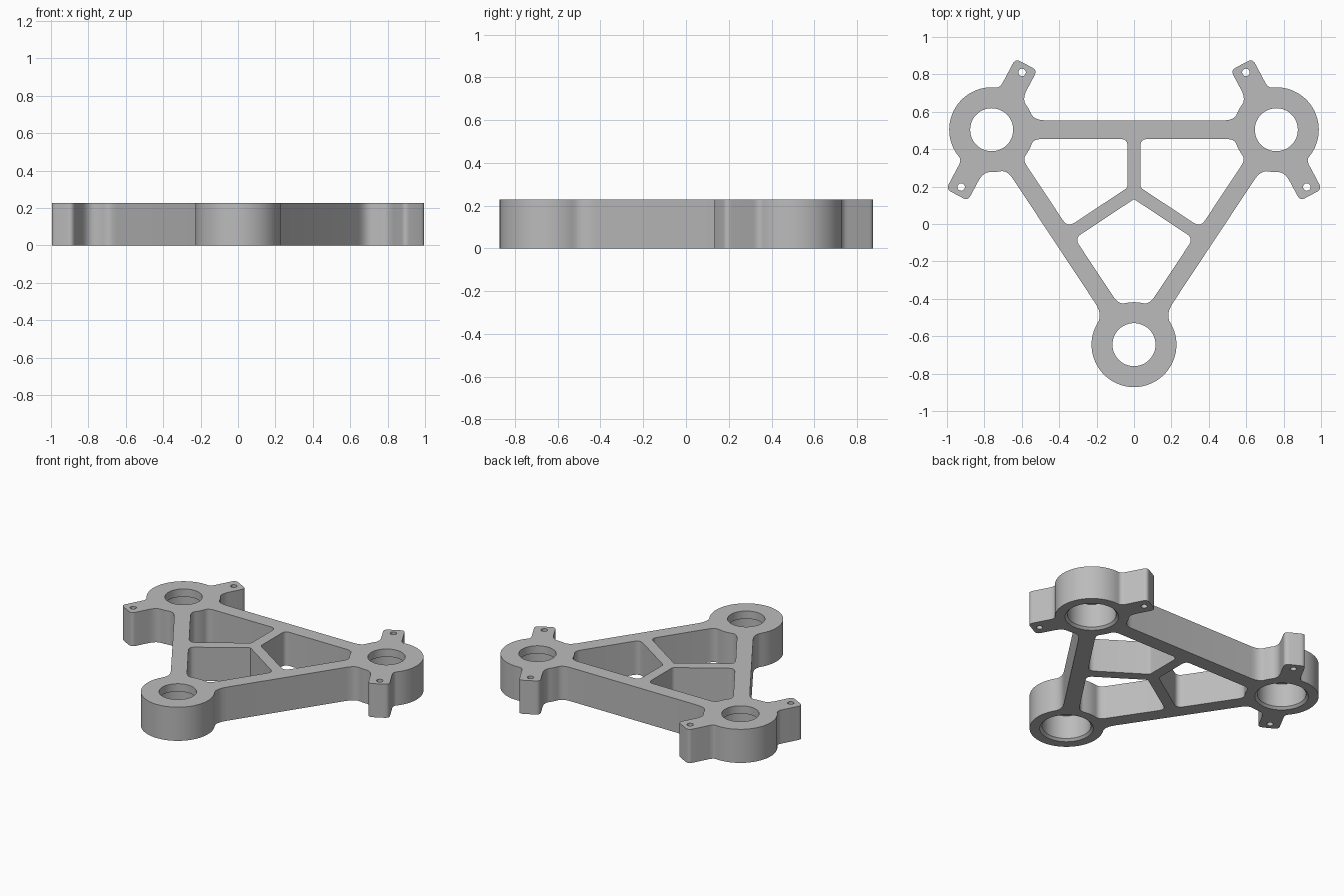
import bpy, bmesh, math
from mathutils import Vector

cube = bpy.data.objects.get("Cube")
if cube:
    bpy.data.objects.remove(cube, do_unlink=True)

HEIGHT, LIP_Z, CHAMFER = 0.228, 0.175, 0.015
BOSS_R, BAR_W, EAR_W, EAR_LEN, PIN_AT = 0.227, 0.05, 0.066, 0.395, 0.347
HOLE_R, BORE_R, PIN_R = 0.115, 0.15, 0.02
LEFT, RIGHT, FRONT = Vector((0.761, 0.504)), Vector((-0.761, 0.504)), Vector((0, -0.645))
EAR = 62                                    # ear direction in degrees
BAR = math.degrees(math.atan2(LEFT.y - FRONT.y, LEFT.x))   # side bar direction


def polar(angle, r=1.0):
    a = math.radians(angle)
    return Vector((math.cos(a), math.sin(a))) * r


def bend(a, b, c, n=6):
    """Rounded corner from a to c, pulled towards b."""
    return [a * (1 - t) ** 2 + b * 2 * t * (1 - t) + c * t * t
            for t in (i / n for i in range(n + 1))]


def corner(prev, p, nxt, trim):
    return bend(p + (prev - p).normalized() * trim, p, p + (nxt - p).normalized() * trim)


def boss_arc(c, a1, w1, a2, w2, trim1, trim2):
    """Boss edge running counterclockwise between two arms, filleted into both."""
    s = a1 + math.degrees(math.asin(w1 / BOSS_R))
    e = a2 - math.degrees(math.asin(w2 / BOSS_R))
    d1, d2 = (math.degrees(t / BOSS_R) for t in (trim1, trim2))
    ps, pe = c + polar(s, BOSS_R), c + polar(e, BOSS_R)
    n = max(4, int((e - s - d1 - d2) / 5))
    arc = [c + polar(s + d1 + (e - d2 - s - d1) * i / n, BOSS_R) for i in range(n + 1)]
    start = bend(ps + polar(a1, trim1 * 1.5), ps, arc[0])
    end = bend(arc[-1], pe, pe + polar(a2, trim2 * 1.5))
    return start + arc[1:-1] + end


def ear(c, angle):
    u, n = polar(angle), polar(angle + 90, EAR_W)
    tip = c + u * EAR_LEN
    return (corner(c - n, tip - n, tip + n, 0.03) + corner(tip - n, tip + n, c + n, 0.03))


def eared_boss(c, first_bar, ear1, ear2, last_bar):
    """Outer edge of a boss carrying two mounting ears."""
    return (boss_arc(c, first_bar, BAR_W, ear1, EAR_W, 0.045, 0.04) + ear(c, ear1)
            + boss_arc(c, ear1, EAR_W, ear2, EAR_W, 0.022, 0.022) + ear(c, ear2)
            + boss_arc(c, ear2, EAR_W, last_bar, BAR_W, 0.04, 0.04))


def circle(c, r, n=48):
    return [c + polar(360 * i / n, r) for i in range(n)]


# Outer outline
outline = (eared_boss(LEFT, BAR - 180, -EAR, 180 - EAR, 180)
           + eared_boss(RIGHT, 0, EAR, EAR + 180, 360 - BAR)
           + boss_arc(FRONT, 180 - BAR, BAR_W, 360 + BAR, BAR_W, 0.055, 0.055))

# Three windows between the bars and the central spokes
top, spoke_top, heel = Vector((-0.035, 0.454)), Vector((-0.035, 0.194)), Vector((-0.355, -0.018))
arc = boss_arc(RIGHT, -BAR, BAR_W, 0, BAR_W, 0.03, 0.03)
side_window = (arc + corner(arc[-1], top, spoke_top, 0.035)
               + corner(top, spoke_top, heel, 0.015) + corner(spoke_top, heel, arc[0], 0.045))
mirror_window = [Vector((-p.x, p.y)) for p in side_window]
arc = boss_arc(FRONT, BAR, BAR_W, 180 - BAR, BAR_W, 0.035, 0.035)
foot, apex = Vector((-0.317, -0.077)), Vector((0, 0.133))
foot2 = Vector((-foot.x, foot.y))
front_window = (arc + corner(arc[-1], foot, apex, 0.04) + [apex]
                + corner(apex, foot2, arc[0], 0.04))

pins = [circle(c + polar(a, PIN_AT), PIN_R, 20)
        for c, a in ((LEFT, -EAR), (LEFT, 180 - EAR), (RIGHT, EAR), (RIGHT, EAR + 180))]

bm = bmesh.new()


def ring(points, z):
    return [bm.verts.new((p.x, p.y, z)) for p in points]


def wall(a, b):
    for i in range(len(a)):
        j = (i + 1) % len(a)
        bm.faces.new((a[i], a[j], b[j], b[i]))


def cap(rings):
    edges = []
    for r in rings:
        for i in range(len(r)):
            pair = (r[i], r[(i + 1) % len(r)])
            edges.append(bm.edges.get(pair) or bm.edges.new(pair))
    bmesh.ops.triangle_fill(bm, use_beauty=True, use_dissolve=False, edges=edges)


# Straight walls through the full height
lower, upper = [], []
for loop in [outline, side_window, mirror_window, front_window] + pins:
    lower.append(ring(loop, 0))
    upper.append(ring(loop, HEIGHT))
    wall(lower[-1], upper[-1])

# Chamfered bores from below, with a narrower lip at the top
for c in (LEFT, RIGHT, FRONT):
    steps = [(BORE_R + CHAMFER, 0), (BORE_R, CHAMFER), (BORE_R, LIP_Z),
             (HOLE_R, LIP_Z), (HOLE_R, HEIGHT)]
    rings = [ring(circle(c, r), z) for r, z in steps]
    for a, b in zip(rings, rings[1:]):
        wall(a, b)
    lower.append(rings[0])
    upper.append(rings[-1])

# Flat bottom and top faces
cap(lower)
cap(upper)
bmesh.ops.recalc_face_normals(bm, faces=bm.faces)

mesh = bpy.data.meshes.new("bracket_frame")
bm.to_mesh(mesh)
bm.free()
frame = bpy.data.objects.new("bracket_frame", mesh)
bpy.context.collection.objects.link(frame)

grey = bpy.data.materials.new("plain_grey")
grey.use_nodes = True
grey.diffuse_color = (0.5, 0.5, 0.5, 1)
grey.node_tree.nodes["Principled BSDF"].inputs["Base Color"].default_value = (0.5, 0.5, 0.5, 1)
mesh.materials.append(grey)

bpy.ops.object.select_all(action='DESELECT')
frame.select_set(True)
bpy.context.view_layer.objects.active = frame
bpy.ops.object.shade_smooth_by_angle(angle=math.radians(30))
